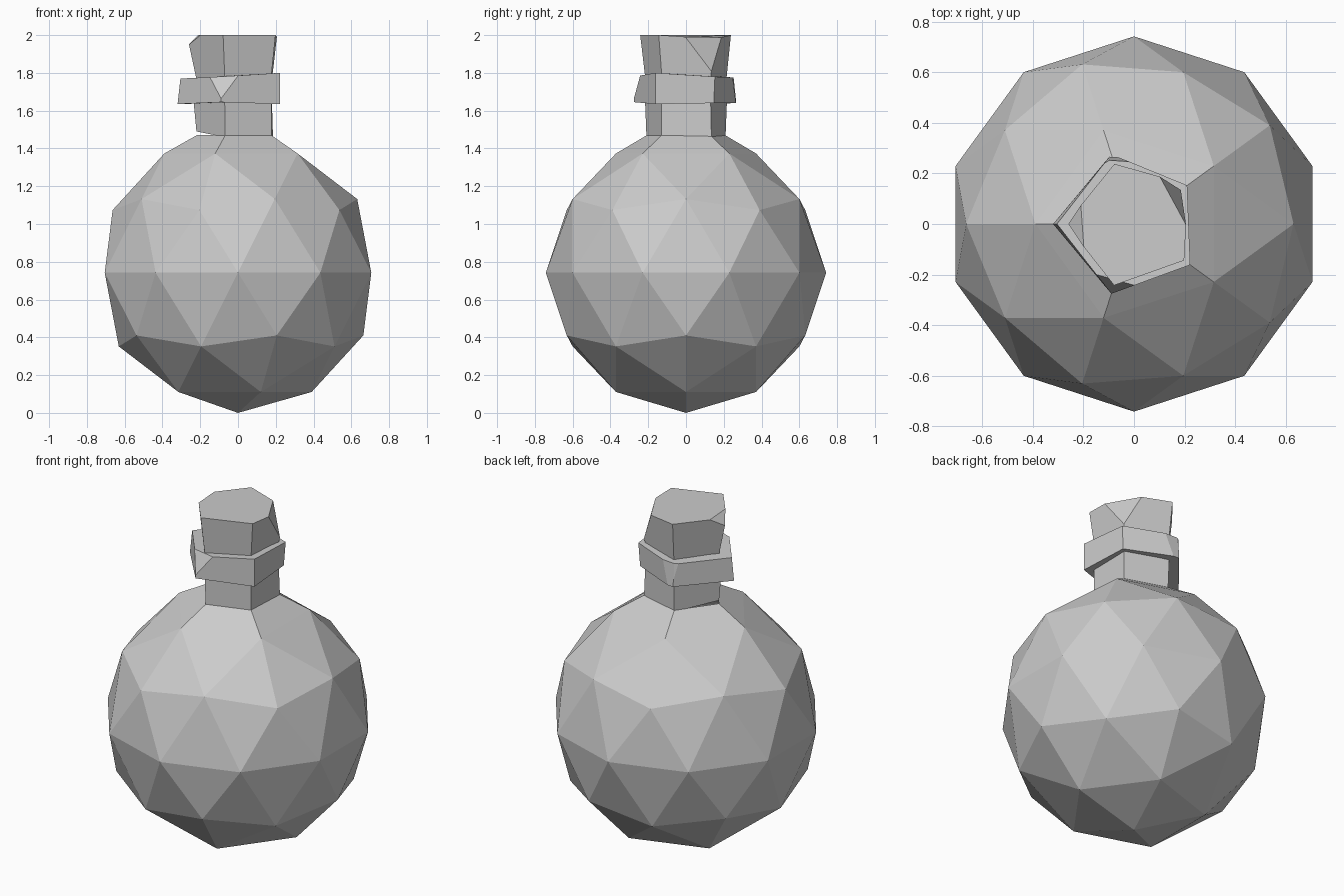
import bpy, bmesh
from math import cos, sin, pi
from mathutils import Vector, Matrix

if "Cube" in bpy.data.objects:
    bpy.data.objects.remove(bpy.data.objects["Cube"], do_unlink=True)

grey = bpy.data.materials.new("plain grey")
grey.use_nodes = True
grey.diffuse_color = (0.6, 0.6, 0.6, 1)
grey.node_tree.nodes["Principled BSDF"].inputs["Base Color"].default_value = grey.diffuse_color


def finish(bm, name):
    bmesh.ops.recalc_face_normals(bm, faces=bm.faces)
    mesh = bpy.data.meshes.new(name)
    bm.to_mesh(mesh)
    bm.free()
    mesh.materials.append(grey)
    bpy.context.collection.objects.link(bpy.data.objects.new(name, mesh))


def corner(i, radius, z):
    # corner 0 points left in the front view, then counter-clockwise
    a = pi + i * 2 * pi / 5
    return Vector((radius * cos(a), radius * sin(a), z))


def prism(low, low_z, high, high_z):
    """Five-sided block with its own radius and height at each corner."""
    bm = bmesh.new()
    rings = [[bm.verts.new(corner(i, r, z)) for i, (r, z) in enumerate(zip(rs, zs))]
             for rs, zs in ((low, low_z), (high, high_z))]
    for ring in rings:
        bm.faces.new(ring)
    for i in range(5):
        j = (i + 1) % 5
        bm.faces.new((rings[0][i], rings[0][j], rings[1][j], rings[1][i]))
    bmesh.ops.recalc_face_normals(bm, faces=bm.faces)
    return bm


def chip(bm, a, b, c):
    """Slice off the corner outside the plane through three points."""
    a, b, c = Vector(a), Vector(b), Vector(c)
    n = (b - a).cross(c - a).normalized()
    if n.dot(a - Vector((0, 0, a.z - 0.1))) < 0:
        n = -n
    bmesh.ops.bisect_plane(bm, geom=bm.verts[:] + bm.edges[:] + bm.faces[:],
                           plane_co=a, plane_no=n, clear_outer=True)
    bmesh.ops.holes_fill(bm, edges=[e for e in bm.edges if e.is_boundary])


# Round flask body, its top opened and drawn up to the neck
bm = bmesh.new()
R = 0.742
bmesh.ops.create_icosphere(bm, subdivisions=2, radius=R,
                           matrix=Matrix.Translation((0, 0, R)) @ Matrix.Rotation(pi, 4, "Z"))
bmesh.ops.delete(bm, geom=[max(bm.verts, key=lambda v: v.co.z)], context="VERTS")
rim = [e for e in bm.edges if e.is_boundary]
out = bmesh.ops.extrude_edge_only(bm, edges=rim)["geom"]
for v in (g for g in out if isinstance(g, bmesh.types.BMVert)):
    v.co.x *= 0.56
    v.co.y *= 0.56
    v.co.z = 1.47
finish(bm, "flask_body")

# Neck
finish(prism([.22, .22, .22, .23, .22], [1.49, 1.46, 1.45, 1.43, 1.46],
             [.24, .23, .22, .22, .23], [1.7] * 5), "neck")

# Collar with worn front and back corners
bm = prism([.32, .29, .275, .25, .29], [1.635, 1.645, 1.635, 1.64, 1.64],
           [.305, .29, .275, .26, .29], [1.77, 1.78, 1.8, 1.78, 1.775])
chip(bm, (-.2, .2, 1.7), (-.1, .26, 1.7), (-.1, .25, 1.78))
chip(bm, (-.1, .26, 1.7), (.05, .25, 1.7), (0, .245, 1.78))
chip(bm, (-.13, -.24, 1.71), (-.05, -.265, 1.71), (-.08, -.215, 1.79))
finish(bm, "collar")

# Flared stopper with two chipped corners
bm = prism([.21, .22, .21, .21, .22], [1.72] * 5,
           [.27, .255, .245, .265, .25], [2, 2, 2, 1.98, 2])
chip(bm, (.19, .02, 2), (.1, .19, 1.99), (.175, .13, 1.85))
chip(bm, (-.26, 0, 1.95), (-.21, .07, 2), (-.2, -.07, 2))
finish(bm, "stopper")
